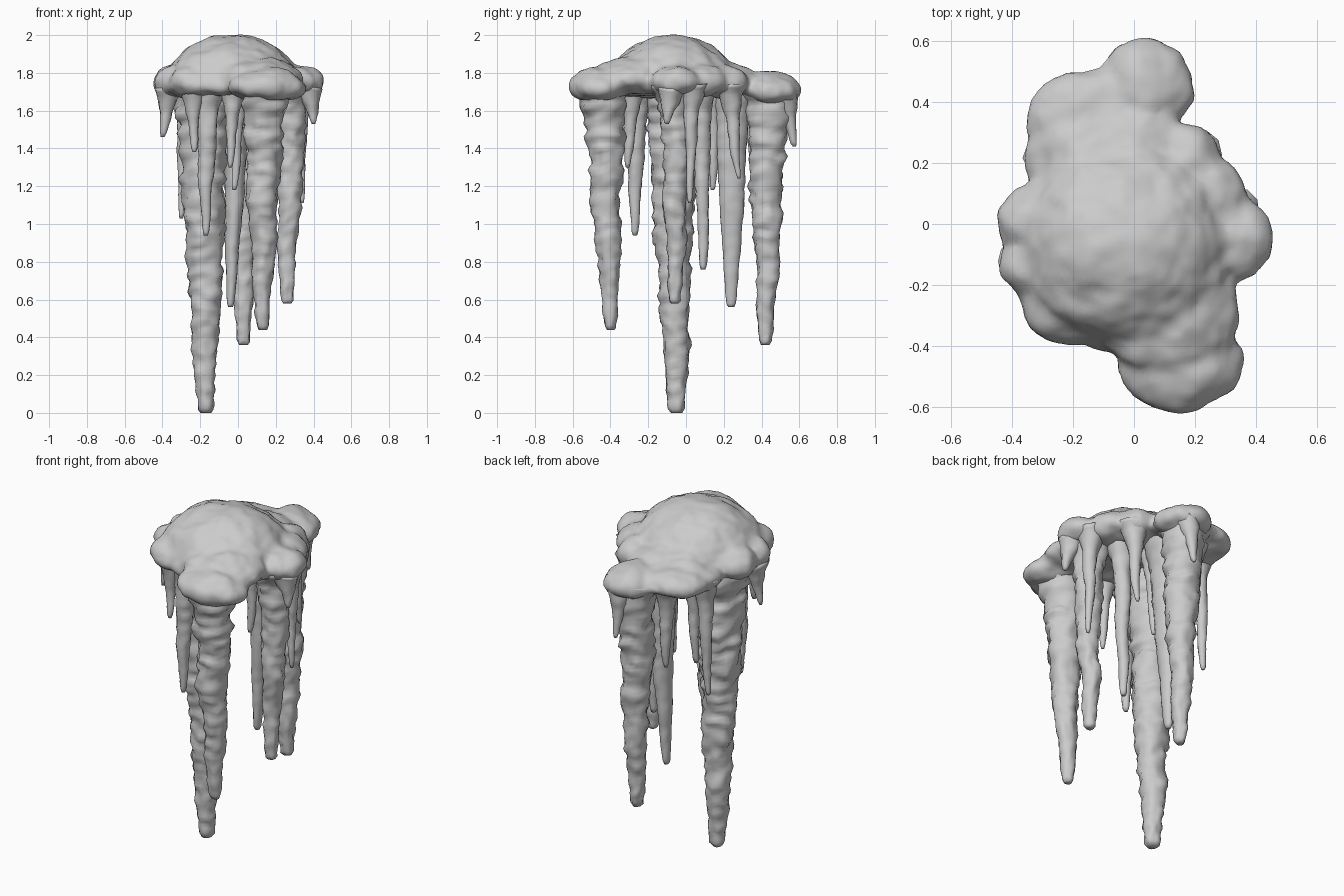
import bpy, bmesh, math
from mathutils import Vector, noise

if "Cube" in bpy.data.objects:
    bpy.data.objects.remove(bpy.data.objects["Cube"])


def finish(bm, name):
    bmesh.ops.recalc_face_normals(bm, faces=bm.faces[:])
    me = bpy.data.meshes.new(name)
    bm.to_mesh(me)
    bm.free()
    ob = bpy.data.objects.new(name, me)
    bpy.context.collection.objects.link(ob)
    me.polygons.foreach_set("use_smooth", [True] * len(me.polygons))
    return ob


def icicle(name, tip, top, r_tip, r_top, rough=1.0, sides=18, flat=1.0, flare=0.04):
    """Rippled tapering spike from its tip up into the cap."""
    bm = bmesh.new()
    tip, top = Vector(tip), Vector(top)
    n = max(12, int((top.z - tip.z) / 0.02))
    seed = Vector((tip.x * 31, tip.y * 17, tip.z * 7))
    rings = []
    for i in range(n + 1):
        t = i / n
        c = tip.lerp(top, t)
        ease = rough * min(1, t * 4)
        c.x += 0.018 * noise.noise(seed + Vector((0, 0, c.z * 4))) * ease
        c.y += 0.018 * noise.noise(seed + Vector((9, 5, c.z * 4))) * ease
        r = r_tip + (r_top - r_tip) * t ** 0.8
        r += flare * max(0, 1 - (top.z - c.z) / 0.2) ** 2     # funnel under the cap
        r *= 1 + 0.12 * rough * noise.noise(seed + Vector((3, 1, c.z * 20)))
        if i == 0:
            r *= 0.75
        ring = []
        for k in range(sides):
            a = 2 * math.pi * k / sides
            d = Vector((math.cos(a), math.sin(a), 0))
            w = noise.noise(seed + Vector((d.x * 1.6, d.y * 1.6, c.z * 22)))
            w += 0.6 * noise.noise(seed + Vector((d.x * 2.5, d.y * 2.5, c.z * 9 + 40)))
            p = c + d * r * (1 + 0.22 * rough * w)
            p.x = c.x + (p.x - c.x) * flat
            if i:
                p.z += 0.02 * rough * noise.noise(seed + Vector((d.x, d.y, c.z * 6)))
            ring.append(bm.verts.new(p))
        rings.append(ring)
    for a, b in zip(rings, rings[1:]):
        for k in range(sides):
            j = (k + 1) % sides
            bm.faces.new((a[k], a[j], b[j], b[k]))
    bm.faces.new(rings[0])
    bm.faces.new(rings[-1])
    return finish(bm, name)


# Lumpy cap: overlapping blobs (centre, radii, underside depth) fused by remesh
blobs = [
    ((-0.03, -0.07, 1.71), (0.36, 0.35, 0.285), 0.1),
    ((-0.06, 0.20, 1.74), (0.26, 0.20, 0.11), 0.5),
    ((-0.12, 0.33, 1.71), (0.23, 0.18, 0.095), 0.6),
    ((0.04, 0.45, 1.70), (0.15, 0.16, 0.10), 0.7),
    ((0.15, -0.46, 1.72), (0.21, 0.15, 0.10), 0.7),
    ((0.11, -0.30, 1.76), (0.24, 0.20, 0.12), 0.6),
    ((0.33, -0.05, 1.75), (0.12, 0.14, 0.09), 0.8),
    ((0.27, 0.09, 1.75), (0.10, 0.12, 0.09), 0.8),
    ((-0.35, -0.14, 1.74), (0.10, 0.09, 0.09), 0.7),
    ((-0.35, 0.01, 1.74), (0.10, 0.11, 0.09), 0.7),
    ((-0.22, -0.27, 1.74), (0.15, 0.13, 0.10), 0.7),
    ((-0.24, 0.22, 1.71), (0.11, 0.14, 0.09), 0.7),
    ((0.18, 0.20, 1.74), (0.10, 0.12, 0.09), 0.8),
]
bm = bmesh.new()
for c, r, low in blobs:
    res = bmesh.ops.create_icosphere(bm, subdivisions=4, radius=1)
    for v in res["verts"]:
        z = v.co.z * r[2] * (low if v.co.z < 0 else 1)
        v.co = Vector((c[0] + v.co.x * r[0], c[1] + v.co.y * r[1], c[2] + z))
cap = finish(bm, "ice_cap")
m = cap.modifiers.new("fuse", "REMESH")
m.mode = "VOXEL"
m.voxel_size = 0.018
m.use_smooth_shade = True
m = cap.modifiers.new("blend", "SMOOTH")
m.iterations = 8
tex = bpy.data.textures.new("lumps", "CLOUDS")
tex.noise_scale = 0.14
m = cap.modifiers.new("lumps", "DISPLACE")
m.texture = tex
m.strength = 0.05
m.mid_level = 0.42
m = cap.modifiers.new("soften", "SMOOTH")
m.iterations = 2

# Large icicles: tip, top, tip radius, top radius
large = [
    ((-0.17, -0.05, 0.0), (-0.19, -0.075, 1.72), 0.038, 0.142),
    ((0.13, -0.40, 0.44), (0.14, -0.44, 1.72), 0.028, 0.112),
    ((0.03, 0.42, 0.36), (0.02, 0.44, 1.72), 0.030, 0.112),
    ((0.26, -0.06, 0.58), (0.28, -0.05, 1.74), 0.030, 0.088),
]
for i, args in enumerate(large):
    icicle(f"large_icicle_{i + 1}", *args)

# Smoother flattened icicle, then medium ones
icicle("smooth_icicle", (-0.04, 0.24, 0.56), (0.0, 0.24, 1.72), 0.022, 0.10, 0.4, 14, 0.75)
medium = [
    ((-0.17, -0.27, 0.94), (-0.16, -0.26, 1.74), 0.015, 0.065),
    ((0.15, 0.09, 0.76), (0.15, 0.08, 1.72), 0.018, 0.055),
    ((-0.30, 0.22, 1.03), (-0.27, 0.22, 1.72), 0.012, 0.050),
    ((-0.22, 0.22, 1.20), (-0.20, 0.22, 1.72), 0.012, 0.045),
    ((-0.12, 0.36, 1.20), (-0.13, 0.36, 1.72), 0.012, 0.055),
    ((0.34, 0.02, 1.11), (0.33, 0.03, 1.74), 0.010, 0.045),
    ((0.21, 0.28, 1.24), (0.19, 0.23, 1.74), 0.010, 0.048),
]
for i, args in enumerate(medium):
    icicle(f"medium_icicle_{i + 1}", *args, rough=0.7, sides=12)

# Short drips hanging from the rim
drips = [
    ((-0.40, -0.13, 1.46), (-0.37, -0.12, 1.72)),
    ((0.40, -0.10, 1.53), (0.36, -0.08, 1.72)),
    ((0.06, 0.575, 1.41), (0.06, 0.52, 1.69)),
    ((-0.23, -0.31, 1.38), (-0.24, -0.28, 1.73)),
    ((-0.04, -0.31, 1.30), (-0.03, -0.28, 1.73)),
    ((-0.02, 0.14, 1.18), (0.0, 0.14, 1.72)),
]
for i, (tip, top) in enumerate(drips):
    icicle(f"rim_drip_{i + 1}", tip, top, 0.012, 0.045, 0.7, 12, flare=0.035)
